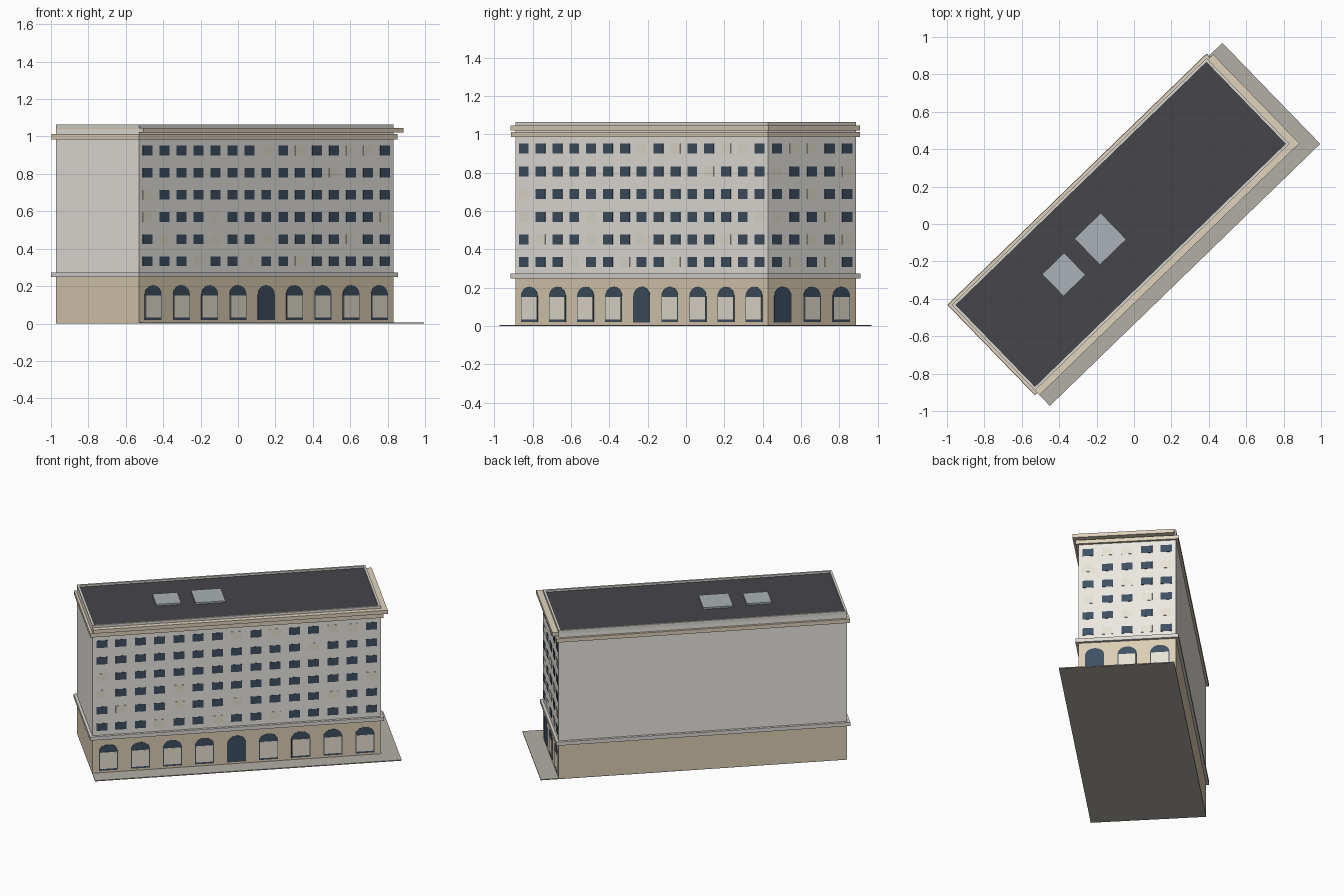
import bpy, bmesh, math
from mathutils import Matrix, Vector

if "Cube" in bpy.data.objects:
    bpy.data.objects.remove(bpy.data.objects["Cube"])

L, W = 1.895, 0.637                      # block length and depth
PLACE = Matrix.Translation((-0.53, -0.89, 0)) @ Matrix.Rotation(math.radians(44.1), 4, 'Z')
LONG = PLACE                             # street face: local x along wall, -y outward
SHORT = PLACE @ Matrix.Translation((L, 0, 0)) @ Matrix.Rotation(math.pi / 2, 4, 'Z')


def material(name, rgb):
    m = bpy.data.materials.new(name)
    m.diffuse_color = (*rgb, 1)
    m.use_nodes = True
    m.node_tree.nodes["Principled BSDF"].inputs["Base Color"].default_value = m.diffuse_color
    return m


STONE = material("pale_stone", (0.83, 0.80, 0.75))
TAN = material("tan_stone", (0.72, 0.62, 0.45))
TRIM = material("trim", (0.72, 0.70, 0.65))
CORNICE = material("cornice_stone", (0.74, 0.65, 0.50))
ROOF = material("roof_dark", (0.06, 0.06, 0.07))
GLASS = material("glass_dark", (0.05, 0.08, 0.12))
BLIND = material("blind", (0.80, 0.76, 0.66))
METAL = material("skylight_grey", (0.40, 0.44, 0.46))
PAVING = material("paving", (0.45, 0.42, 0.38))


def add_box(bm, x0, x1, y0, y1, z0, z1, mat=PLACE):
    m = mat @ Matrix.Translation(((x0 + x1) / 2, (y0 + y1) / 2, (z0 + z1) / 2))
    m = m @ Matrix.Diagonal((x1 - x0, y1 - y0, z1 - z0, 1))
    bmesh.ops.create_cube(bm, size=1, matrix=m)


def finish(name, bm, mat):
    bmesh.ops.recalc_face_normals(bm, faces=bm.faces)
    me = bpy.data.meshes.new(name)
    bm.to_mesh(me)
    bm.free()
    me.materials.append(mat)
    ob = bpy.data.objects.new(name, me)
    bpy.context.collection.objects.link(ob)


def block(name, mat, *dims):
    bm = bmesh.new()
    add_box(bm, *dims)
    finish(name, bm, mat)


def ring(name, mat, p, z0, z1):
    block(name, mat, -p, L + p, -p, W + p, z0, z1)


def add_arch(bm, frame, s, w, z0, spring, top, d):
    # arched panel: jambs plus elliptical head, extruded outward
    pts = [(s - w / 2, z0), (s + w / 2, z0)]
    for i in range(13):
        a = math.pi * i / 12
        pts.append((s + w / 2 * math.cos(a), spring + (top - spring) * math.sin(a)))
    f = bm.faces.new([bm.verts.new(frame @ Vector((x, 0.001, z))) for x, z in pts])
    r = bmesh.ops.extrude_face_region(bm, geom=[f])
    out = frame.to_3x3() @ Vector((0, -d - 0.001, 0))
    bmesh.ops.translate(bm, vec=out, verts=[v for v in r['geom'] if isinstance(v, bmesh.types.BMVert)])


# main masses
block("sidewalk", PAVING, 0, L + 0.118, -0.115, W, 0, 0.006)
block("ground_floor", TAN, 0, L, 0, W, 0.004, 0.25)
block("upper_floors", STONE, 0, L, 0, W, 0.25, 1.04)
ring("string_course", TRIM, 0.018, 0.248, 0.274)
ring("lower_cornice", CORNICE, 0.016, 0.985, 1.012)
block("upper_cornice", CORNICE, 0, L + 0.04, -0.035, W - 0.01, 1.02, 1.046)

# parapet and roof
t = 0.015
bm = bmesh.new()
add_box(bm, 0, L, 0, t, 1.04, 1.063)
add_box(bm, 0, L, W - t, W, 1.04, 1.063)
add_box(bm, 0, t, t, W - t, 1.04, 1.063)
add_box(bm, L - t, L, t, W - t, 1.04, 1.063)
finish("parapet", bm, TRIM)
block("roof_deck", ROOF, t, L - t, t, W - t, 1.038, 1.05)

# skylights
for name, x, y, s in (("large_skylight", -0.18, -0.08, 0.098), ("small_skylight", -0.375, -0.27, 0.082)):
    c = PLACE.inverted() @ Vector((x, y, 0))
    block(name, METAL, c.x - s, c.x + s, c.y - s, c.y + s, 1.048, 1.062)

# windows, top row first; listed columns have blinds drawn
long_blinds = [{7, 9, 12, 13}, {11}, {0}, {0, 4, 14}, {1, 4, 7, 12}, {3, 6, 9}]
short_blinds = [{1, 2}, {0, 4}, {2}, {0, 3}, {2, 4}, {1, 3}]
dark, pale = bmesh.new(), bmesh.new()
for frame, length, n, blinds in ((LONG, L, 15, long_blinds), (SHORT, W, 5, short_blinds)):
    for row in range(6):
        z = 0.925 - row * 0.1185
        for col in range(n):
            s = (col + 0.5) * length / n
            bm = pale if col in blinds[row] else dark
            add_box(bm, s - 0.036, s + 0.036, -0.002, 0.001, z - 0.026, z + 0.026, frame)
finish("dark_windows", dark, GLASS)
finish("blind_windows", pale, BLIND)

# ground floor arches with doors
arches, doors, panels = bmesh.new(), bmesh.new(), bmesh.new()
for frame, length, n, door in ((LONG, L, 9, 4), (SHORT, W, 3, 0)):
    for i in range(n):
        s = (i + 0.5) * length / n
        if i == door:
            add_arch(doors, frame, s, 0.125, 0.018, 0.155, 0.205, 0.002)
        else:
            add_arch(arches, frame, s, 0.125, 0.02, 0.155, 0.205, 0.002)
            add_box(panels, s - 0.056, s + 0.056, -0.004, 0, 0.033, 0.15, frame)
finish("arched_windows", arches, GLASS)
finish("arched_doors", doors, GLASS)
finish("arched_window_blinds", panels, BLIND)
